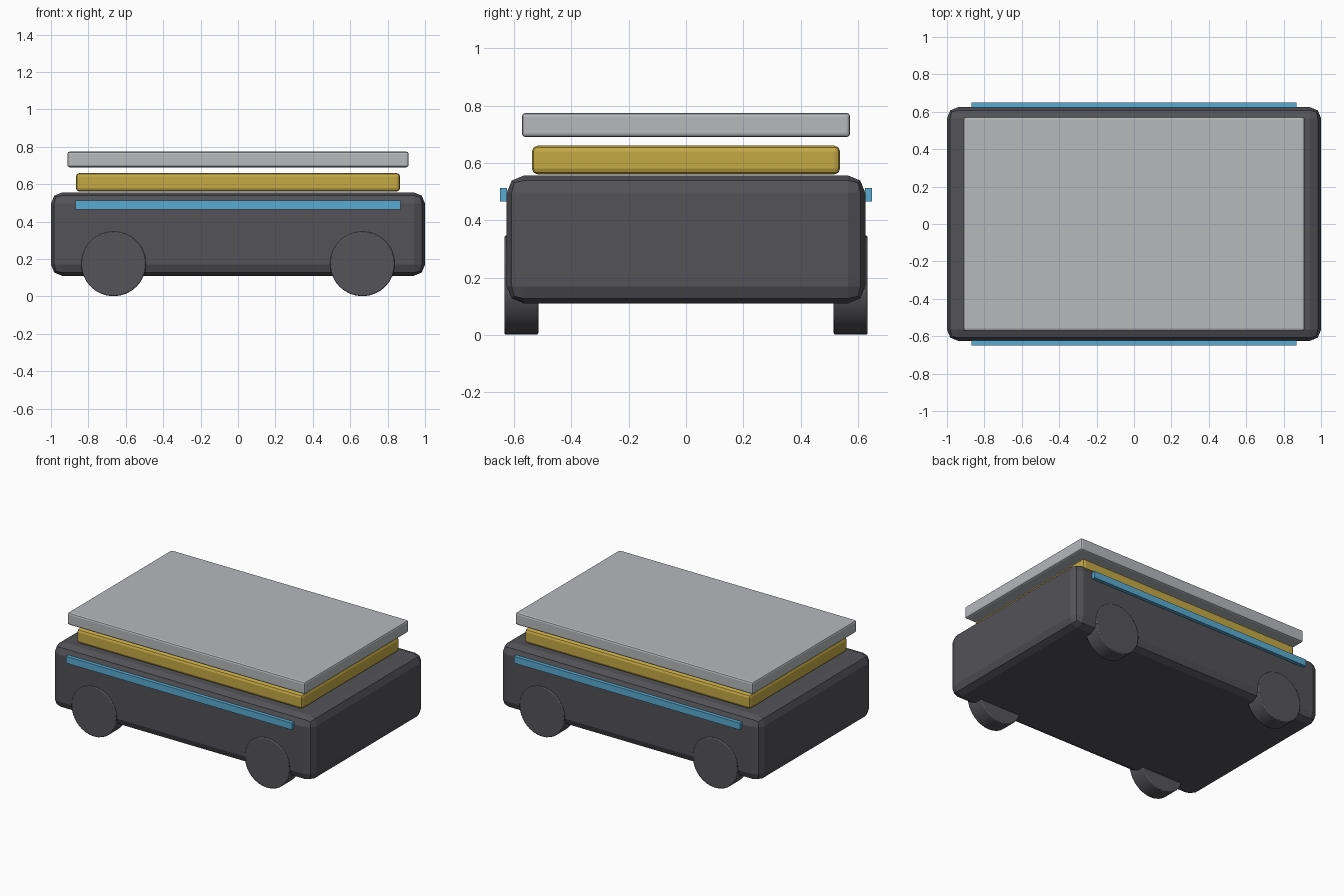
import bpy, math

if "Cube" in bpy.data.objects:
    bpy.data.objects.remove(bpy.data.objects["Cube"])


def material(name, rgb):
    m = bpy.data.materials.new(name)
    m.diffuse_color = (*rgb, 1)
    m.use_nodes = True
    m.node_tree.nodes["Principled BSDF"].inputs["Base Color"].default_value = m.diffuse_color
    return m


charcoal = material("charcoal", (0.085, 0.085, 0.098))
rubber = material("dark grey", (0.09, 0.09, 0.1))
yellow = material("mustard yellow", (0.56, 0.40, 0.06))
grey = material("light grey", (0.47, 0.48, 0.50))
blue = material("sky blue", (0.10, 0.41, 0.64))


def finish(ob, name, mat, bevel, segments):
    ob.name = name
    ob.data.materials.append(mat)
    bpy.ops.object.transform_apply(location=False, rotation=True, scale=True)
    if bevel:
        mod = ob.modifiers.new("rounded_edges", 'BEVEL')
        mod.width = bevel
        mod.segments = segments
        mod.limit_method = 'ANGLE'
        mod.angle_limit = math.radians(40)
    return ob


def box(name, mat, half_x, half_y, z0, z1, y=0, bevel=0, segments=2):
    bpy.ops.mesh.primitive_cube_add(size=1, location=(0, y, (z0 + z1) / 2))
    ob = bpy.context.object
    ob.scale = (2 * half_x, 2 * half_y, z1 - z0)
    return finish(ob, name, mat, bevel, segments)


# Chassis and stacked decks
box("chassis", charcoal, 1.0, 0.625, 0.11, 0.556, bevel=0.06)
box("lift_deck", yellow, 0.867, 0.537, 0.56, 0.66, bevel=0.02)
box("load_platform", grey, 0.912, 0.572, 0.69, 0.774, bevel=0.012)

for side, label in ((-1, "front"), (1, "back")):
    # Light strip along each long side
    box(label + "_light_strip", blue, 0.868, 0.0125, 0.465, 0.512, y=side * 0.6365)
    # Wheels, partly sunk in the chassis
    for x, end in ((-0.665, "left"), (0.665, "right")):
        bpy.ops.mesh.primitive_cylinder_add(
            vertices=32, radius=0.173, depth=0.118,
            location=(x, side * 0.574, 0.174), rotation=(math.pi / 2, 0, 0))
        wheel = finish(bpy.context.object, f"{label}_{end}_wheel", rubber, 0.006, 2)
        bpy.ops.object.shade_smooth_by_angle(angle=math.radians(30))
